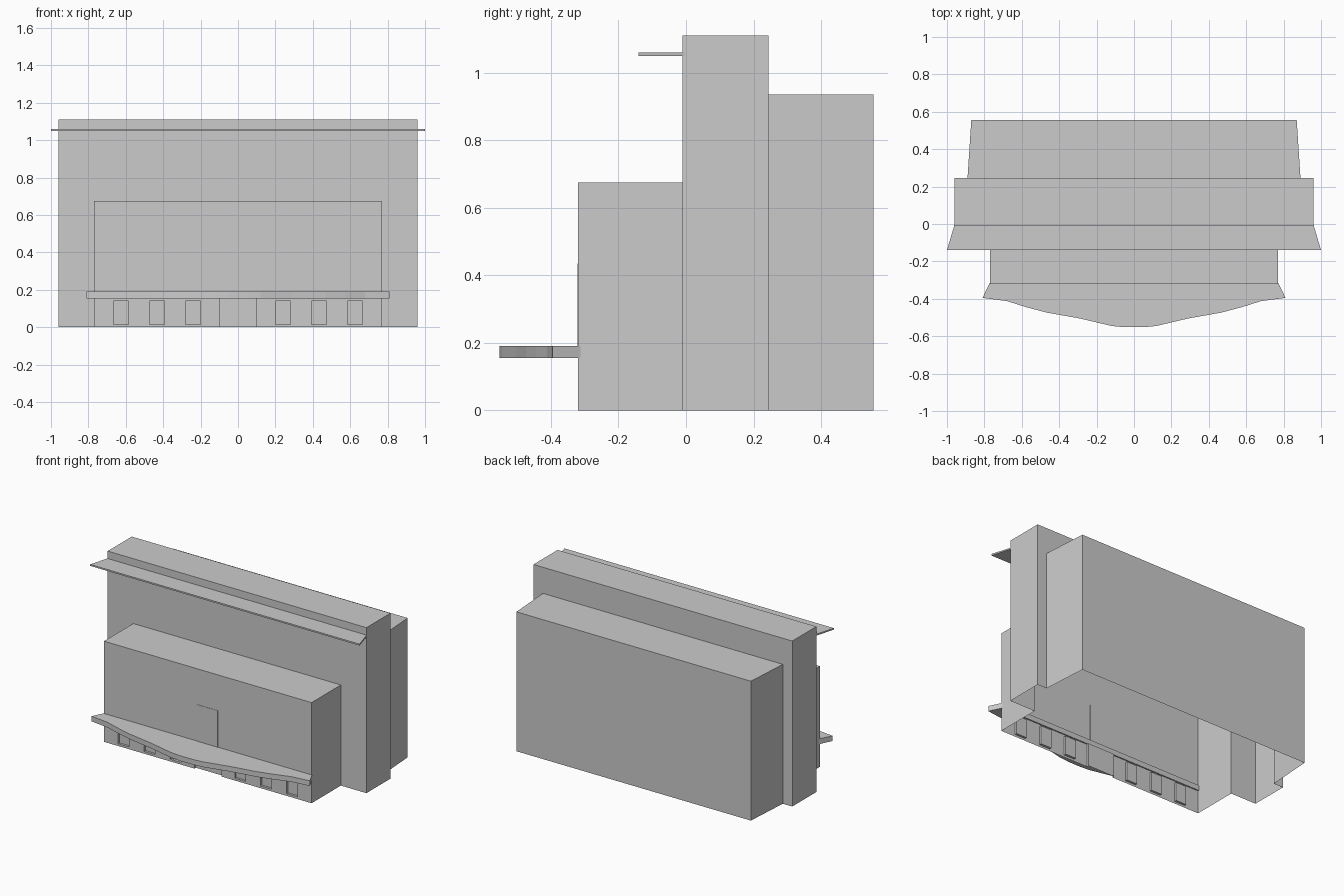
import bpy, bmesh

if "Cube" in bpy.data.objects:
    bpy.data.objects.remove(bpy.data.objects["Cube"])


def prism(name, outline, z0, z1):
    """Extrude a plan outline (x, y) between two heights."""
    bm = bmesh.new()
    face = bm.faces.new([bm.verts.new((x, y, z0)) for x, y in outline])
    ext = bmesh.ops.extrude_face_region(bm, geom=[face])
    for v in ext["geom"]:
        if isinstance(v, bmesh.types.BMVert):
            v.co.z = z1
    bmesh.ops.recalc_face_normals(bm, faces=bm.faces)
    mesh = bpy.data.meshes.new(name)
    bm.to_mesh(mesh)
    bm.free()
    obj = bpy.data.objects.new(name, mesh)
    bpy.context.collection.objects.link(obj)
    return obj


def mirrored(half):
    """Complete a right-hand outline across x = 0."""
    return half + [(-x, y) for x, y in reversed(half)]


def box(name, x0, x1, y0, y1, z0, z1):
    return prism(name, [(x0, y0), (x1, y0), (x1, y1), (x0, y1)], z0, z1)


def combine(target, tool, operation):
    """Apply a boolean and remove the tool object."""
    mod = target.modifiers.new("combine", "BOOLEAN")
    mod.operation = operation
    mod.solver = "EXACT"
    mod.object = tool
    deps = bpy.context.evaluated_depsgraph_get()
    mesh = bpy.data.meshes.new_from_object(target.evaluated_get(deps))
    target.modifiers.clear()
    target.data = mesh
    bpy.data.objects.remove(tool)


# Main building: tall hall, low front foyer, tapering rear block
building = box("building_shell", -0.96, 0.96, -0.01, 0.245, 0, 1.11)
combine(building, box("foyer", -0.77, 0.77, -0.32, 0.1, 0, 0.675), "UNION")
rear = prism("rear_block", mirrored([(0.893, 0.2), (0.87, 0.555)]), 0, 0.935)
combine(building, rear, "UNION")

# Shallow window recesses and central doorway in the foyer front
for side in (-1, 1):
    for cx in (0.24, 0.432, 0.625):
        x = side * cx
        combine(building, box("window_cutter", x - 0.04, x + 0.04, -0.4, -0.305,
                              0.015, 0.14), "DIFFERENCE")
combine(building, box("door_cutter", -0.1, 0.1, -0.4, -0.305, -0.1, 0.155),
        "DIFFERENCE")

# The shell is open underneath
bm = bmesh.new()
bm.from_mesh(building.data)
floor = [f for f in bm.faces
         if abs(f.normal.z) > 0.9 and f.calc_center_median().z < 0.005]
bmesh.ops.delete(bm, geom=floor, context="FACES")
bm.to_mesh(building.data)
bm.free()
building.data.name = "building_shell"

# Curved entrance canopy
prism("entrance_canopy", mirrored([
    (0.77, -0.312), (0.81, -0.395), (0.68, -0.412), (0.575, -0.445),
    (0.47, -0.473), (0.29, -0.505), (0.12, -0.545), (0.05, -0.552)]), 0.155, 0.19)

# Thin flared roof canopy
prism("roof_canopy", mirrored([(0.96, -0.005), (1.0, -0.14)]), 1.05, 1.06)

# Thin plate above the entrance
box("front_plate", -0.075, 0.075, -0.322, -0.318, 0.19, 0.435)
